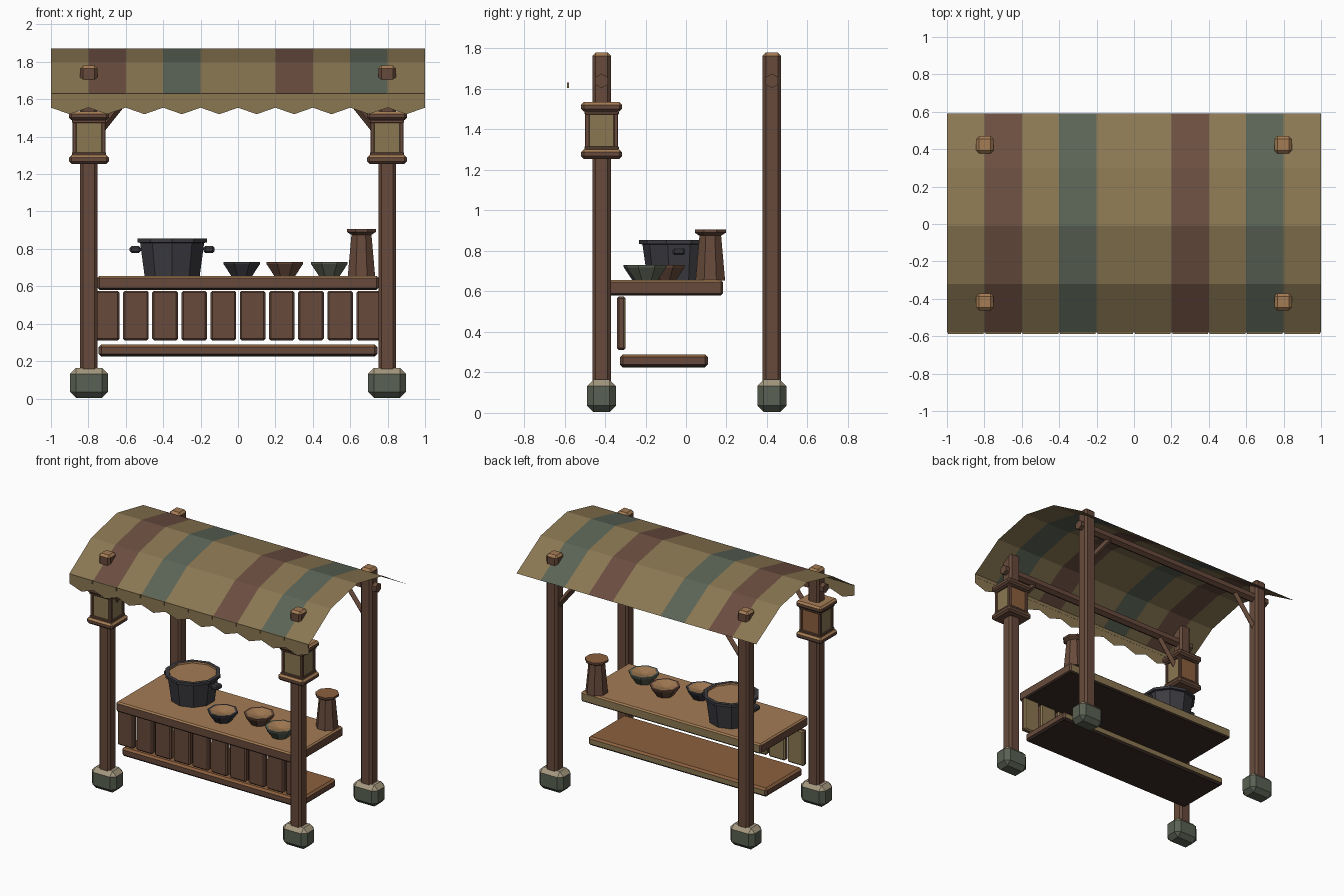
import bpy, bmesh, math
from mathutils import Vector, Matrix

cube = bpy.data.objects.get("Cube")
if cube:
    bpy.data.objects.remove(cube, do_unlink=True)


def material(name, hex_code):
    def linear(c):
        return c / 12.92 if c <= 0.04045 else ((c + 0.055) / 1.055) ** 2.4
    rgb = [linear(int(hex_code[i:i + 2], 16) / 255) for i in (0, 2, 4)] + [1]
    m = bpy.data.materials.new(name)
    m.use_nodes = True
    m.diffuse_color = rgb
    node = next(n for n in m.node_tree.nodes if n.type == 'BSDF_PRINCIPLED')
    node.inputs["Base Color"].default_value = rgb
    node.inputs["Roughness"].default_value = 0.9
    return m


tan = material("tan cloth", "8a7752")
red = material("red brown cloth", "6b4e40")
teal = material("teal cloth", "5b6456")
wood = material("brown wood", "674a3b")
pale_wood = material("pale wood", "a57c54")
amber = material("amber wood", "8c603e")
dark_wood = material("dark wood", "3a2b25")
stone = material("grey stone", "5a6153")
pale_stone = material("pale stone", "a3977e")
iron = material("dark iron", "3b3b41")


def finish(name, bm, mats, rule=None):
    """Turn a bmesh into an object; rule(normal, centre) picks the material slot."""
    bm.normal_update()
    if rule:
        for f in bm.faces:
            f.material_index = rule(f.normal, f.calc_center_median())
    mesh = bpy.data.meshes.new(name)
    bm.to_mesh(mesh)
    bm.free()
    for m in mats:
        mesh.materials.append(m)
    obj = bpy.data.objects.new(name, mesh)
    bpy.context.collection.objects.link(obj)
    return obj


def box(name, centre, size, mats, bevel=0.012, rule=None):
    bm = bmesh.new()
    bmesh.ops.create_cube(bm, size=1)
    bmesh.ops.scale(bm, vec=size, verts=bm.verts)
    bmesh.ops.translate(bm, vec=centre, verts=bm.verts)
    if bevel:
        bmesh.ops.bevel(bm, geom=bm.edges[:], offset=bevel, segments=1, affect='EDGES')
    return finish(name, bm, mats, rule)


def rod(name, start, end, radius, mat, sides=6):
    start, end = Vector(start), Vector(end)
    axis = end - start
    bm = bmesh.new()
    turn = axis.to_track_quat('Z', 'Y').to_matrix().to_4x4()
    bmesh.ops.create_cone(bm, cap_ends=True, segments=sides, radius1=radius, radius2=radius,
                          depth=axis.length, matrix=Matrix.Translation((start + end) / 2) @ turn)
    return finish(name, bm, [mat])


def lathe(name, centre, profile, sides, mats, filling):
    """Stack rings of (radius, z); faces from ring number `filling` inward use slot 1."""
    bm = bmesh.new()
    rings = []
    for r, z in profile:
        angles = [2 * math.pi * (k + 0.5) / sides for k in range(sides)]
        rings.append([bm.verts.new((centre[0] + r * math.cos(a), centre[1] + r * math.sin(a), z))
                      for a in angles])
    bm.faces.new(rings[0][::-1])
    for i, (lo, hi) in enumerate(zip(rings, rings[1:])):
        for k in range(sides):
            j = (k + 1) % sides
            bm.faces.new((lo[k], lo[j], hi[j], hi[k])).material_index = int(i >= filling)
    bm.faces.new(rings[-1]).material_index = 1
    return finish(name, bm, mats)


def top_only(n, c):
    return 1 if n.z > 0.5 else 0


def board_rule(n, c):
    if n.z > 0.5:
        return 1
    if n.z < -0.5:
        return 2
    return 3 if n.y > 0.9 else 0


# Posts, stone feet, rails and braces
POST_X, FRONT_Y, BACK_Y = 0.797, -0.417, 0.424
for y, row in ((FRONT_Y, "front"), (BACK_Y, "back")):
    for side, label in ((1, "left"), (-1, "right")):
        x = side * POST_X
        box(f"{row}_{label}_post", (x, y, 0.94), (0.094, 0.092, 1.68), [wood, pale_wood],
            0.016, top_only)
        box(f"{row}_{label}_foot", (x, y, 0.084), (0.204, 0.144, 0.16), [stone, pale_stone],
            0.032, top_only)
        rod(f"{row}_{label}_brace", (side * 0.765, y, 1.40), (side * 0.58, y, 1.63), 0.022, wood, 4)
    rod(f"{row}_rail", (-0.875, y, 1.64), (0.875, y, 1.64), 0.036, wood)

# Lanterns wrapped around the front posts
for side, label in ((1, "left"), (-1, "right")):
    x = side * POST_X
    box(f"{label}_lantern_panes", (x, FRONT_Y, 1.395), (0.158, 0.148, 0.20), [tan, amber], 0,
        lambda n, c: 1 if n.y > 0.5 else 0)
    for sx in (-1, 1):
        for sy in (-1, 1):
            box(f"{label}_lantern_corner", (x + sx * 0.077, FRONT_Y + sy * 0.071, 1.395),
                (0.022, 0.022, 0.20), [wood], 0.003)
    for z, part in ((1.278, "base"), (1.512, "cap")):
        box(f"{label}_lantern_{part}", (x, FRONT_Y, z), (0.214, 0.202, 0.046),
            [wood, pale_wood], 0.013, top_only)
        inner = z + (0.03 if part == "base" else -0.03)
        box(f"{label}_lantern_{part}_lip", (x, FRONT_Y, inner), (0.182, 0.17, 0.016), [wood], 0.003)

# Striped cloth canopy, a single curved sheet
ARCH = [(-0.58, 1.63), (-0.32, 1.80), (-0.01, 1.87), (0.30, 1.81), (0.592, 1.635)]
STRIPES = [0, 1, 0, 2, 0, 0, 1, 0, 2, 0]
bm = bmesh.new()
rows = [[bm.verts.new((-1 + 0.2 * i, y, z)) for i in range(11)] for y, z in ARCH]
for near, far in zip(rows, rows[1:]):
    for i, stripe in enumerate(STRIPES):
        f = bm.faces.new((near[i], near[i + 1], far[i + 1], far[i]))
        f.material_index = stripe
finish("canopy", bm, [tan, red, teal])

# Pointed valance along the front edge with its trim
bm = bmesh.new()
for i in range(10):
    x = -1 + 0.2 * i
    outline = [(0, 1.63), (0, 1.555), (0.1, 1.52), (0.2, 1.555), (0.2, 1.63)]
    bm.faces.new([bm.verts.new((x + dx, -0.58, z)) for dx, z in outline])
finish("valance", bm, [tan])
for i in range(10):
    box("valance_trim", (-0.9 + 0.2 * i, -0.583, 1.618), (0.19, 0.008, 0.026), [tan], 0)

# Counter, front planks and lower shelf
box("counter_top", (0, -0.101, 0.618), (1.50, 0.568, 0.075),
    [wood, pale_wood, dark_wood, tan], 0.01, board_rule)
for i in range(10):
    box("front_plank", (-0.702 + 0.156 * i, -0.32, 0.443), (0.137, 0.044, 0.266), [wood, tan], 0.01,
        lambda n, c: 1 if n.y > 0.5 else 0)
box("lower_shelf", (0, -0.109, 0.257), (1.49, 0.434, 0.065),
    [wood, amber, dark_wood, tan], 0.014, board_rule)

# Cooking pot with two handles
POT = (-0.352, -0.035)
lathe("pot", POT, [(0.155, 0.655), (0.18, 0.832), (0.196, 0.835), (0.196, 0.855),
                   (0.168, 0.855), (0.166, 0.843)], 10, [iron, pale_wood], 4)
for side, label in ((1, "left"), (-1, "right")):
    box(f"pot_{label}_handle", (POT[0] + side * 0.197, POT[1], 0.797), (0.06, 0.062, 0.036),
        [iron], 0.01)

# Bowls
for (x, y), mat, label in (((0.02, -0.21), iron, "iron"), ((0.25, -0.105), wood, "wooden"),
                           ((0.488, -0.195), stone, "stone")):
    lathe(f"{label}_bowl", (x, y), [(0.06, 0.655), (0.105, 0.718), (0.107, 0.73),
                                    (0.09, 0.73), (0.012, 0.712)], 8, [mat, pale_wood], 3)

# Tall jug
lathe("jug", (0.66, 0.12), [(0.079, 0.655), (0.058, 0.875), (0.083, 0.89), (0.083, 0.906),
                            (0.06, 0.906)], 8, [wood, amber], 3)
